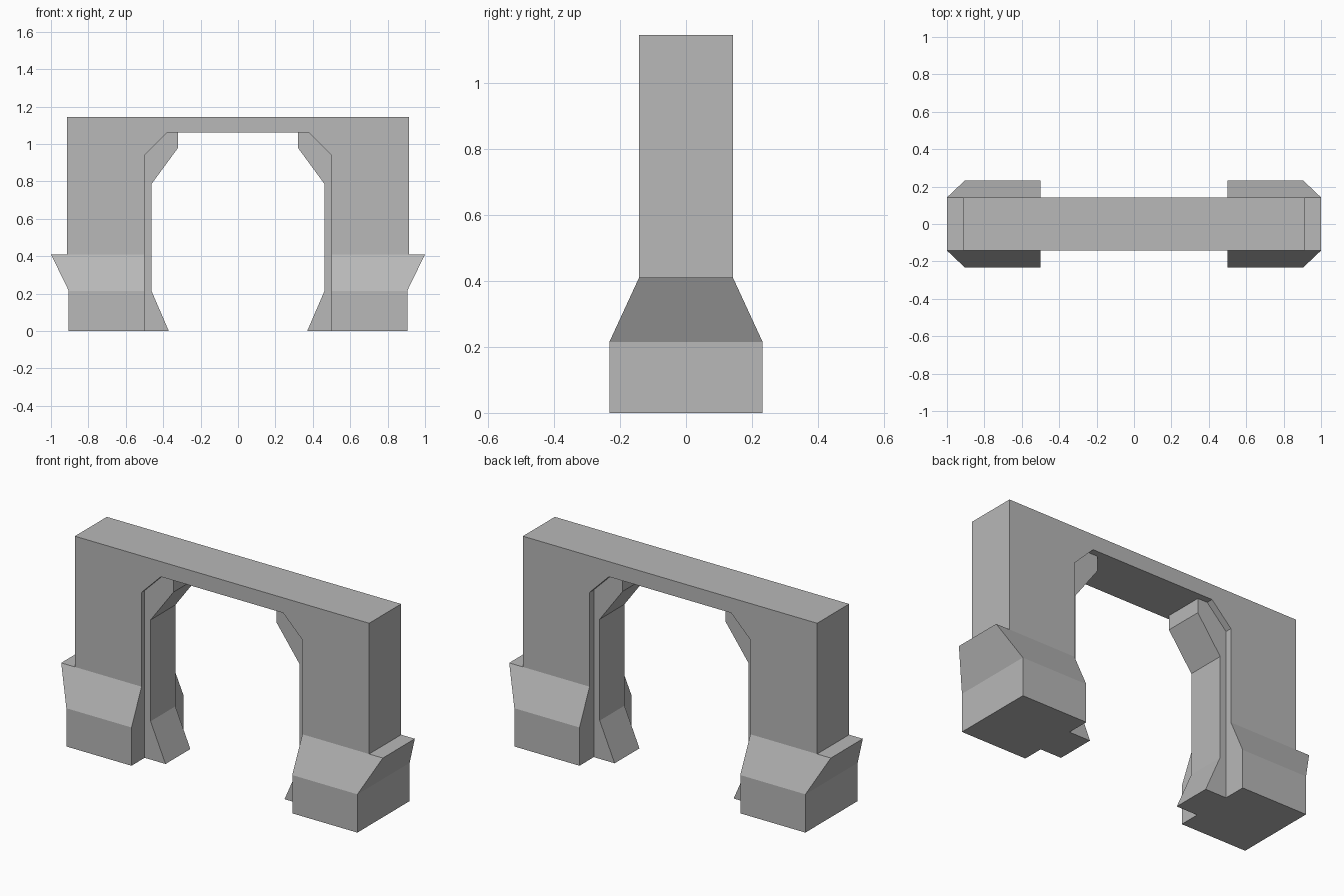
import bpy
import bmesh

if "Cube" in bpy.data.objects:
    bpy.data.objects.remove(bpy.data.objects["Cube"], do_unlink=True)

GREY = (0.48, 0.48, 0.48, 1)
stone = bpy.data.materials.new("grey stone")
stone.use_nodes = True
stone.diffuse_color = GREY
stone.node_tree.nodes["Principled BSDF"].inputs["Base Color"].default_value = GREY


def loft(name, rings):
    """Solid skinned through matching rings of points, capped at both ends."""
    bm = bmesh.new()
    loops = [[bm.verts.new(p) for p in ring] for ring in rings]
    n = len(loops[0])
    for a, b in zip(loops, loops[1:]):
        for i in range(n):
            j = (i + 1) % n
            bm.faces.new((a[i], a[j], b[j], b[i]))
    bm.faces.new(loops[0][::-1])
    bm.faces.new(loops[-1])
    bmesh.ops.recalc_face_normals(bm, faces=bm.faces)
    mesh = bpy.data.meshes.new(name)
    bm.to_mesh(mesh)
    bm.free()
    mesh.materials.append(stone)
    obj = bpy.data.objects.new(name, mesh)
    bpy.context.collection.objects.link(obj)


def prism(name, outline, y0, y1):
    """Extrude an x-z outline along y."""
    loft(name, [[(x, y, z) for x, z in outline] for y in (y0, y1)])


# Arch wall: half outline mirrored, standing on the two bases
LEDGE, TOP, HALF_DEPTH = 0.41, 1.145, 0.142
inner = [(0.5, LEDGE), (0.5, 0.94), (0.38, 1.06)]
half = [(0.915, TOP), (0.915, LEDGE)] + inner
prism("arch_wall", half + [(-x, z) for x, z in reversed(half)],
      -HALF_DEPTH, HALF_DEPTH)

# Inner rib with a flared foot and a bracketed head
rib = [(0.5, 0), (0.5, 0.94), (0.38, 1.06), (0.32, 1.06),
       (0.32, 0.98), (0.463, 0.785), (0.463, 0.215), (0.37, 0)]

# Base sections: height, outer x, half depth
sections = [(0, 0.905, 0.232), (0.215, 0.905, 0.232), (LEDGE, 1.0, HALF_DEPTH)]

for side, s in (("left", 1), ("right", -1)):
    prism(side + "_inner_rib", [(s * x, z) for x, z in rib], -0.115, 0.105)
    loft(side + "_base", [[(s * 0.5, -d, z), (s * x, -d, z),
                           (s * x, d, z), (s * 0.5, d, z)]
                          for z, x, d in sections])
